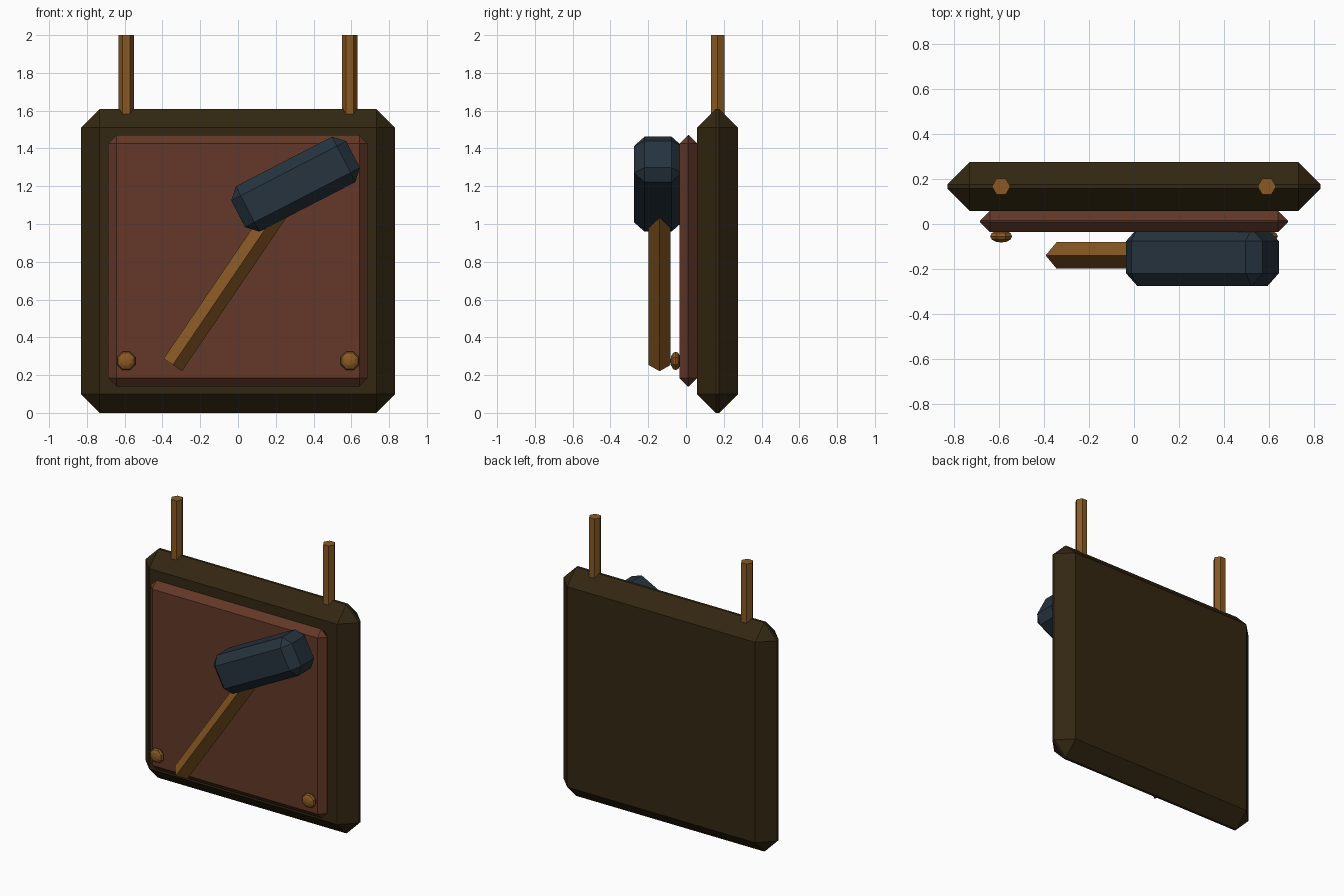
import bpy
import math
from mathutils import Vector

if "Cube" in bpy.data.objects:
    bpy.data.objects.remove(bpy.data.objects["Cube"])


def material(name, rgb):
    m = bpy.data.materials.new(name)
    m.diffuse_color = (*rgb, 1.0)
    m.use_nodes = True
    m.node_tree.nodes["Principled BSDF"].inputs["Base Color"].default_value = m.diffuse_color
    return m


DARK_WOOD = material("dark wood", (0.033, 0.020, 0.006))
RED_WOOD = material("red wood", (0.125, 0.040, 0.021))
IRON = material("blue iron", (0.019, 0.033, 0.047))
BRASS = material("golden wood", (0.250, 0.100, 0.017))


def finish(name, mat):
    ob = bpy.context.object
    ob.name = name
    ob.data.materials.append(mat)
    return ob


def chamfered_box(name, centre, size, bevel, mat, tilt=0.0):
    bpy.ops.mesh.primitive_cube_add(size=1, location=centre)
    ob = finish(name, mat)
    for v in ob.data.vertices:
        v.co = Vector([c * s for c, s in zip(v.co, size)])
    ob.rotation_euler = (0, -tilt, 0)
    mod = ob.modifiers.new("chamfer", 'BEVEL')
    mod.width = bevel
    mod.segments = 1
    mod.limit_method = 'NONE'
    return ob


# Sign board and its raised panel
chamfered_box("sign_board", (0, 0.167, 0.805), (1.664, 0.218, 1.61), 0.1, DARK_WOOD)
chamfered_box("sign_panel", (0, 0.012, 0.805), (1.374, 0.095, 1.33), 0.045, RED_WOOD)

# Hammer head, tilted across the panel
chamfered_box("hammer_head", (0.305, -0.148, 1.211), (0.685, 0.255, 0.27), 0.056,
              IRON, math.radians(27.3))

# Hammer handle: a square bar set edge-forward, running into the head
start, end = Vector((-0.345, -0.14, 0.254)), Vector((0.298, -0.14, 1.2))
bpy.ops.mesh.primitive_cylinder_add(vertices=4, radius=0.059, depth=(end - start).length,
                                    location=(start + end) / 2)
handle = finish("hammer_handle", BRASS)
handle.rotation_euler = (0, math.atan2(end.x - start.x, end.z - start.z), 0)

for side, x in (("left", -0.592), ("right", 0.592)):
    # Hexagonal hanging bars
    bpy.ops.mesh.primitive_cylinder_add(vertices=6, radius=0.041, depth=0.5,
                                        location=(x, 0.167, 1.75),
                                        rotation=(0, 0, math.radians(30)))
    finish("hanging_bar_" + side, BRASS)
    # Flattened studs in the lower corners
    bpy.ops.mesh.primitive_uv_sphere_add(segments=8, ring_count=6, radius=0.053,
                                         location=(x, -0.055, 0.275),
                                         rotation=(math.radians(90), math.radians(22.5), 0))
    stud = finish("stud_" + side, BRASS)
    stud.scale = (1, 1, 0.52)
